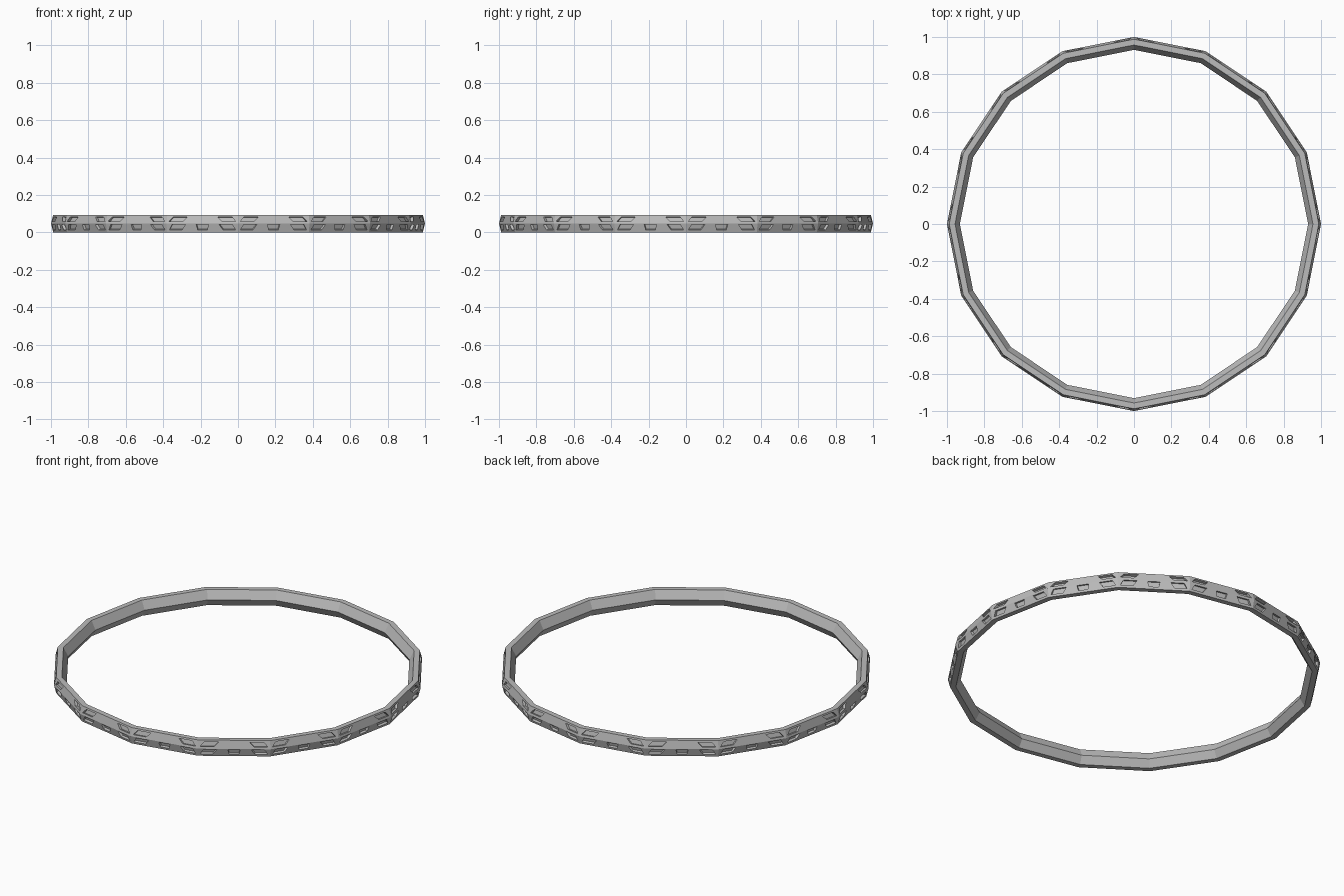
import bpy, bmesh
from math import pi, cos, sin
from mathutils import Vector, Matrix

SIDES = 16
HEIGHT = 0.093
RIDGE = 0.047
DEPTH = 0.015

cube = bpy.data.objects.get("Cube")
if cube:
    bpy.data.objects.remove(cube, do_unlink=True)

# Plain grey metal
grey = bpy.data.materials.new("grey_metal")
grey.use_nodes = True
colour = (0.5, 0.5, 0.5, 1)
grey.diffuse_color = colour
grey.node_tree.nodes["Principled BSDF"].inputs["Base Color"].default_value = colour


def make_object(name, bm):
    bmesh.ops.recalc_face_normals(bm, faces=bm.faces)
    mesh = bpy.data.meshes.new(name)
    bm.to_mesh(mesh)
    bm.free()
    mesh.materials.append(grey)
    obj = bpy.data.objects.new(name, mesh)
    bpy.context.collection.objects.link(obj)
    return obj


# Ring: six-sided section swept round sixteen corners
profile = [(1, RIDGE), (0.988, HEIGHT), (0.957, HEIGHT),
           (0.931, 0.043), (0.957, 0), (0.988, 0)]
bm = bmesh.new()
loops = []
for k in range(SIDES):
    a = 2 * pi * k / SIDES
    loops.append([bm.verts.new((r * cos(a), r * sin(a), z)) for r, z in profile])
for k in range(SIDES):
    here, after = loops[k], loops[(k + 1) % SIDES]
    for i in range(len(profile)):
        j = (i + 1) % len(profile)
        bm.faces.new((here[i], after[i], after[j], here[j]))
ring = make_object("ring", bm)

# Window outlines: bottom start, bottom end, top start, top end, low z, high z
upper = [(-0.182, -0.108, -0.160, -0.082, 0.058, 0.083)]
lower = [(-0.180, -0.112, -0.164, -0.092, 0.013, 0.041)]
middle = (-0.026, 0.026, -0.033, 0.033, 0.013, 0.041)


def mirrored(windows):
    return windows + [(-b, -a, -d, -c, z0, z1) for a, b, c, d, z0, z1 in windows]


def add_prism(bm, window, edge_z, turn):
    """Prism through one outer band, following the slope of that band."""
    a, b, c, d, z0, z1 = window
    flat = cos(pi / SIDES)
    slope = (0.988 - 1) * flat / (edge_z - RIDGE)
    normal = Vector((1, 0, -slope)).normalized()
    outline = [Vector((flat + slope * (z - RIDGE), u, z))
               for u, z in ((a, z0), (b, z0), (d, z1), (c, z1))]
    inner = [bm.verts.new(turn @ (p - normal * DEPTH)) for p in outline]
    outer = [bm.verts.new(turn @ (p + normal * 0.01)) for p in outline]
    bm.faces.new(inner)
    bm.faces.new(outer)
    for i in range(4):
        j = (i + 1) % 4
        bm.faces.new((inner[i], inner[j], outer[j], outer[i]))


# Window cutters on every side
bm = bmesh.new()
for k in range(SIDES):
    turn = Matrix.Rotation(2 * pi * (k + 0.5) / SIDES, 3, 'Z')
    for window in mirrored(upper):
        add_prism(bm, window, HEIGHT, turn)
    for window in mirrored(lower) + [middle]:
        add_prism(bm, window, 0, turn)
cutter = make_object("window_cutter", bm)
cutter.hide_render = True

# Sink the windows into the ring
cut = ring.modifiers.new("windows", 'BOOLEAN')
cut.operation = 'DIFFERENCE'
cut.solver = 'EXACT'
cut.object = cutter
evaluated = ring.evaluated_get(bpy.context.evaluated_depsgraph_get())
finished = bpy.data.meshes.new_from_object(evaluated)
ring.modifiers.clear()
ring.data = finished
bpy.data.objects.remove(cutter, do_unlink=True)
